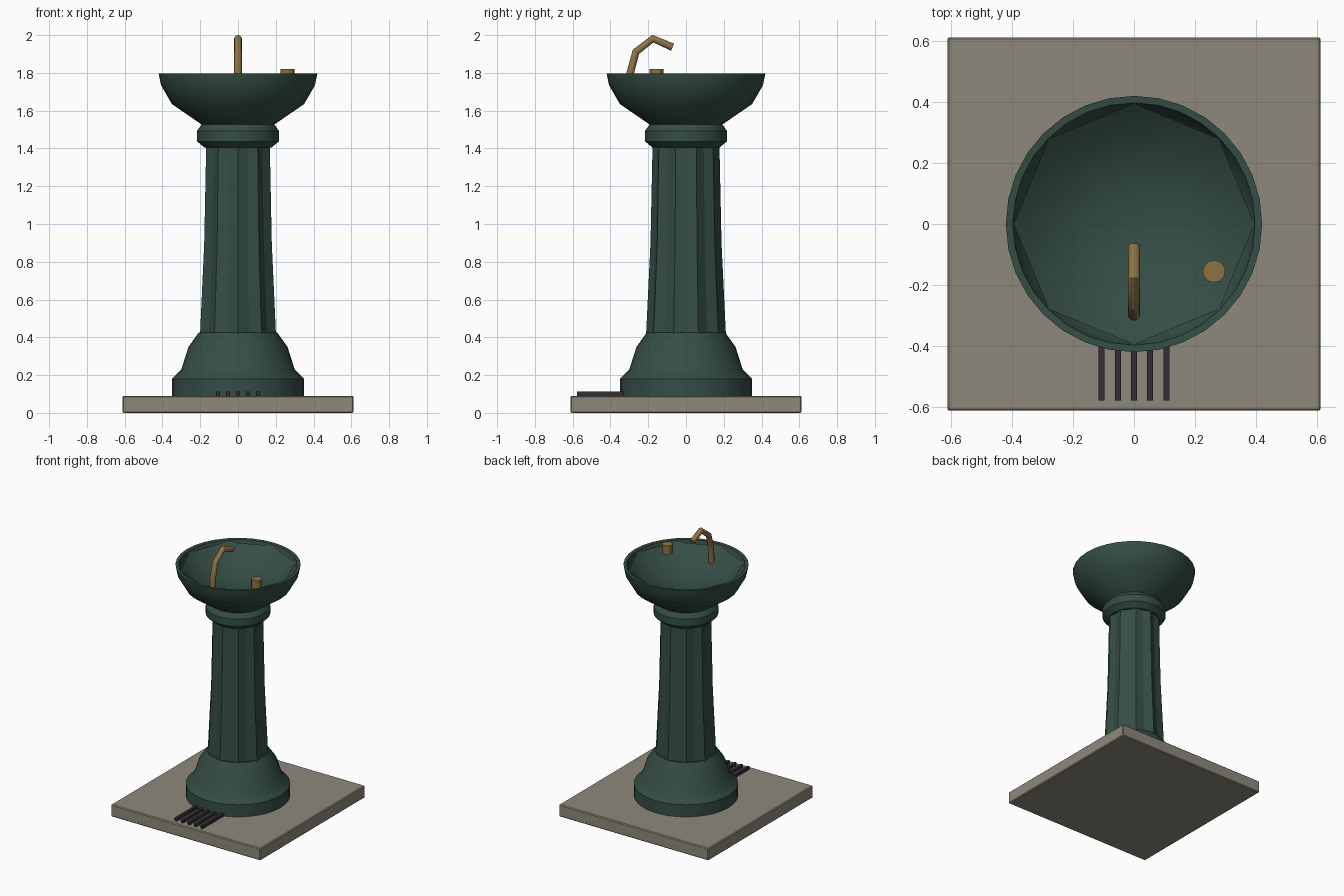
import bpy, bmesh, math
from mathutils import Vector

if "Cube" in bpy.data.objects:
    bpy.data.objects.remove(bpy.data.objects["Cube"])


def material(name, rgb):
    m = bpy.data.materials.new(name)
    m.diffuse_color = (*rgb, 1)
    m.use_nodes = True
    m.node_tree.nodes["Principled BSDF"].inputs["Base Color"].default_value = m.diffuse_color
    return m


GREEN = material("green_iron", (0.035, 0.075, 0.06))
BRONZE = material("bronze", (0.27, 0.17, 0.06))
STONE = material("stone", (0.27, 0.25, 0.20))
DARK = material("dark_iron", (0.03, 0.03, 0.035))


def finish(name, bm, mat, smooth=None):
    bmesh.ops.remove_doubles(bm, verts=bm.verts, dist=1e-5)
    bmesh.ops.recalc_face_normals(bm, faces=bm.faces)
    mesh = bpy.data.meshes.new(name)
    bm.to_mesh(mesh)
    bm.free()
    ob = bpy.data.objects.new(name, mesh)
    bpy.context.collection.objects.link(ob)
    mesh.materials.append(mat)
    if smooth:
        bpy.ops.object.select_all(action='DESELECT')
        ob.select_set(True)
        bpy.context.view_layer.objects.active = ob
        bpy.ops.object.shade_smooth_by_angle(angle=math.radians(smooth))
    return ob


def skin(bm, rings, cap_start=True, cap_end=True):
    """Bridge successive rings of points with quads."""
    vs = [[bm.verts.new(p) for p in r] for r in rings]
    n = len(vs[0])
    for a, b in zip(vs, vs[1:]):
        for i in range(n):
            j = (i + 1) % n
            bm.faces.new((a[i], a[j], b[j], b[i]))
    if cap_start:
        bm.faces.new(vs[0])
    if cap_end:
        bm.faces.new(vs[-1])


def ring(r, z, n, cx=0, cy=0, valley=1.0):
    """Circle of n points starting at the front; odd points are scaled by valley."""
    pts = []
    for i in range(n):
        a = 2 * math.pi * i / n - math.pi / 2
        k = r * (valley if i % 2 else 1)
        pts.append((cx + k * math.cos(a), cy + k * math.sin(a), z))
    return pts


def lathe(name, profile, n, mat, smooth=30, valley=1.0, cx=0, cy=0, caps=(True, True)):
    bm = bmesh.new()
    skin(bm, [ring(r, z, n, cx, cy, valley) for r, z in profile], *caps)
    return finish(name, bm, mat, smooth)


def box(name, lo, hi, mat):
    bm = bmesh.new()
    bmesh.ops.create_cube(bm, size=1)
    for v in bm.verts:
        v.co = [(lo[i] + hi[i]) / 2 + v.co[i] * (hi[i] - lo[i]) for i in range(3)]
    return finish(name, bm, mat)


# Paving slab with a tiny eased edge
slab = box("slab", (-0.612, -0.612, 0), (0.612, 0.612, 0.09), STONE)
bev = slab.modifiers.new("edge", 'BEVEL')
bev.width = 0.006

# Drain grate bars in front of the base
for i in range(5):
    x = (i - 2) * 0.053
    box(f"drain_bar_{i + 1}", (x - 0.01, -0.578, 0.08), (x + 0.01, -0.33, 0.112), DARK)

# Pedestal base
lathe("base", [(0.35, 0.085), (0.35, 0.18), (0.30, 0.23), (0.262, 0.35), (0.208, 0.425)],
      32, GREEN)

# Fluted column: ten ridges with shallow valleys between
lathe("column", [(0.212, 0.40), (0.188, 0.90), (0.177, 1.42)], 20, GREEN, 15, valley=0.9)

# Collar under the bowl
lathe("collar", [(0.178, 1.405), (0.217, 1.438), (0.217, 1.492), (0.19, 1.53)], 32, GREEN)

# Bowl shell with rim and inner wall
lathe("bowl", [(0.19, 1.525), (0.35, 1.635), (0.408, 1.735), (0.418, 1.787), (0.42, 1.797),
               (0.397, 1.795), (0.39, 1.765), (0.35, 1.69), (0.22, 1.60)], 32, GREEN)

# Eight-sided basin lining
lathe("basin", [(0.395, 1.782), (0.30, 1.70), (0.16, 1.645), (0.04, 1.63)], 8, GREEN, 40,
      caps=(False, True))

# Push button
lathe("button", [(0.037, 1.755), (0.037, 1.82)], 12, BRONZE, cx=0.262, cy=-0.155)

# Spout: tube swept along a bent path in the YZ plane
path = [Vector((0, y, z)) for y, z in
        [(-0.297, 1.70), (-0.295, 1.80), (-0.265, 1.912), (-0.175, 1.981), (-0.071, 1.936)]]
rings = []
for i, p in enumerate(path):
    d0 = (p - path[max(i - 1, 0)]).normalized()
    d1 = (path[min(i + 1, len(path) - 1)] - p).normalized()
    t = (d0 + d1).normalized()
    side, up = Vector((1, 0, 0)), Vector((0, -t.z, t.y))
    rings.append([p + 0.02 * (side * math.cos(a) + up * math.sin(a))
                  for a in [2 * math.pi * k / 12 for k in range(12)]])
bm = bmesh.new()
skin(bm, rings)
finish("spout", bm, BRONZE, 35)
